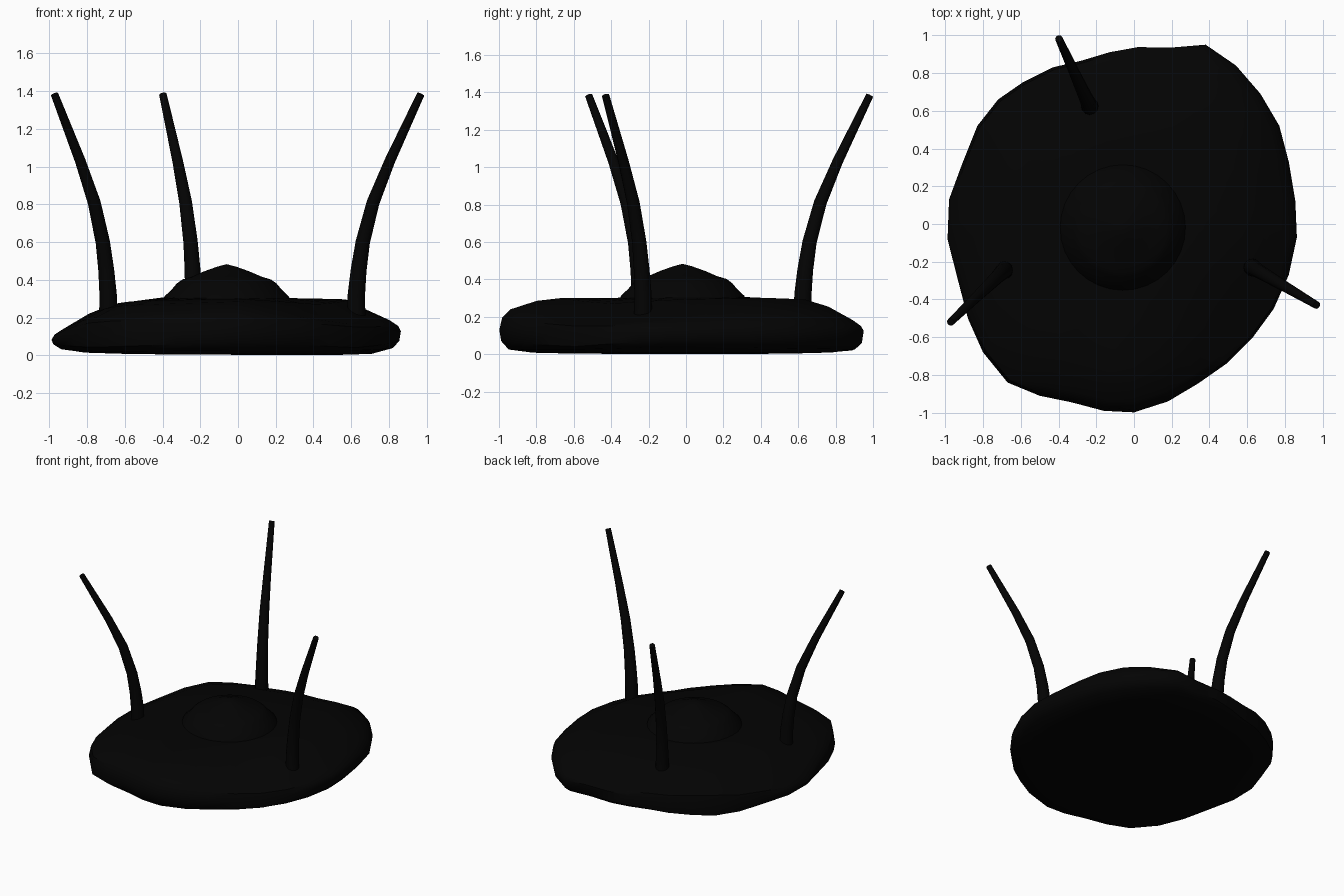
import bpy, bmesh, math
from mathutils import Vector

if "Cube" in bpy.data.objects:
    bpy.data.objects.remove(bpy.data.objects["Cube"])

black = bpy.data.materials.new("black_stone")
black.diffuse_color = (0.001, 0.001, 0.001, 1)
black.use_nodes = True
black.node_tree.nodes["Principled BSDF"].inputs["Base Color"].default_value = black.diffuse_color


def loft(name, rings, tip=None, angle=40):
    """Skin a list of equal-length point rings, closing both ends."""
    bm = bmesh.new()
    vs = [[bm.verts.new(p) for p in ring] for ring in rings]
    n = len(vs[0])
    for a, b in zip(vs, vs[1:]):
        for i in range(n):
            j = (i + 1) % n
            bm.faces.new((a[i], a[j], b[j], b[i]))
    bm.faces.new(vs[0][::-1])
    if tip:
        t = bm.verts.new(tip)
        for i in range(n):
            bm.faces.new((vs[-1][i], vs[-1][(i + 1) % n], t))
    else:
        bm.faces.new(vs[-1])
    bmesh.ops.recalc_face_normals(bm, faces=bm.faces)
    me = bpy.data.meshes.new(name)
    bm.to_mesh(me)
    bm.free()
    ob = bpy.data.objects.new(name, me)
    bpy.context.collection.objects.link(ob)
    me.materials.append(black)
    bpy.ops.object.select_all(action='DESELECT')
    ob.select_set(True)
    bpy.context.view_layer.objects.active = ob
    bpy.ops.object.shade_smooth_by_angle(angle=math.radians(angle))
    return ob


# Irregular slab: hand-cut outline scaled through height rings
outline = [(.863, -.07), (.855, .12), (.82, .33), (.77, .52), (.67, .69), (.54, .84),
           (.38, .95), (.2, .935), (.02, .937), (-.13, .91), (-.28, .865), (-.43, .83),
           (-.59, .75), (-.72, .66), (-.83, .52), (-.91, .32), (-.98, .13), (-.988, -.08),
           (-.94, -.27), (-.88, -.5), (-.8, -.68), (-.67, -.84), (-.5, -.91), (-.33, -.945),
           (-.16, -.99), (0, -.998), (.18, -.94), (.34, -.845), (.49, -.74), (.63, -.6),
           (.74, -.45), (.82, -.27)]
# scale, then heights every 45 degrees, counter-clockwise from the right
levels = [(.6, .002, .002, .005, .008, .008, .006, .003, .002),
          (.82, .008, .008, .01, .012, .015, .01, .008, .008),
          (.95, .04, .03, .02, .015, .035, .02, .025, .025),
          (.99, .08, .07, .05, .025, .06, .042, .07, .04),
          (1, .13, .12, .13, .1, .08, .1, .13, .1),
          (.985, .155, .16, .14, .185, .1, .18, .195, .15),
          (.94, .18, .215, .15, .2, .13, .21, .24, .165),
          (.8, .235, .265, .245, .25, .215, .265, .285, .2),
          (.67, .295, .3, .285, .28, .27, .29, .3, .27),
          (.35, .303, .303, .305, .31, .315, .305, .3, .3)]


def height(x, y, zs):
    t = (math.atan2(y, x) / (math.pi / 4)) % 8
    i = int(t) % 8
    return zs[i] + (zs[(i + 1) % 8] - zs[i]) * (t - int(t))


rings = [[(x * s, y * s, height(x, y, zs)) for x, y in outline] for s, *zs in levels]
loft("stone_slab", rings, tip=(-.03, 0, .305))

# Low peaked mound in the middle
cx, cy, n = -.06, -.018, 32
rings = [[(cx + r * math.cos(2 * math.pi * i / n), cy + r * math.sin(2 * math.pi * i / n), z)
          for i in range(n)]
         for r, z in [(.338, .285), (.33, .312), (.29, .35), (.265, .38), (.235, .402),
                      (.185, .417), (.12, .445), (.05, .47)]]
loft("centre_mound", rings, tip=(cx, cy, .483))

# Three tapering horns that sweep outward: share of lean, height, radius
sweep = [(0, .21, .048), (0, .32, .046), (.035, .45, .042), (.1, .6, .038),
         (.26, .81, .034), (.52, 1.03, .028), (1, 1.383, .02)]


def horn(name, base, tip):
    base, tip = Vector(base), Vector(tip)
    path = [Vector((*base.lerp(tip, f), z)) for f, z, r in sweep]
    rings = []
    for k, p in enumerate(path):
        t = (path[min(k + 1, len(path) - 1)] - path[max(k - 1, 0)]).normalized()
        u = Vector((0, 1, 0)).cross(t).normalized()
        v = t.cross(u)
        r = sweep[k][2]
        rings.append([p + r * (math.cos(a) * u + math.sin(a) * v)
                      for a in (2 * math.pi * i / 12 for i in range(12))])
    loft(name, rings)


horn("right_horn", (.627, -.23), (.968, -.43))
horn("left_horn", (-.688, -.245), (-.972, -.52))
horn("back_horn", (-.235, .625), (-.398, .982))
